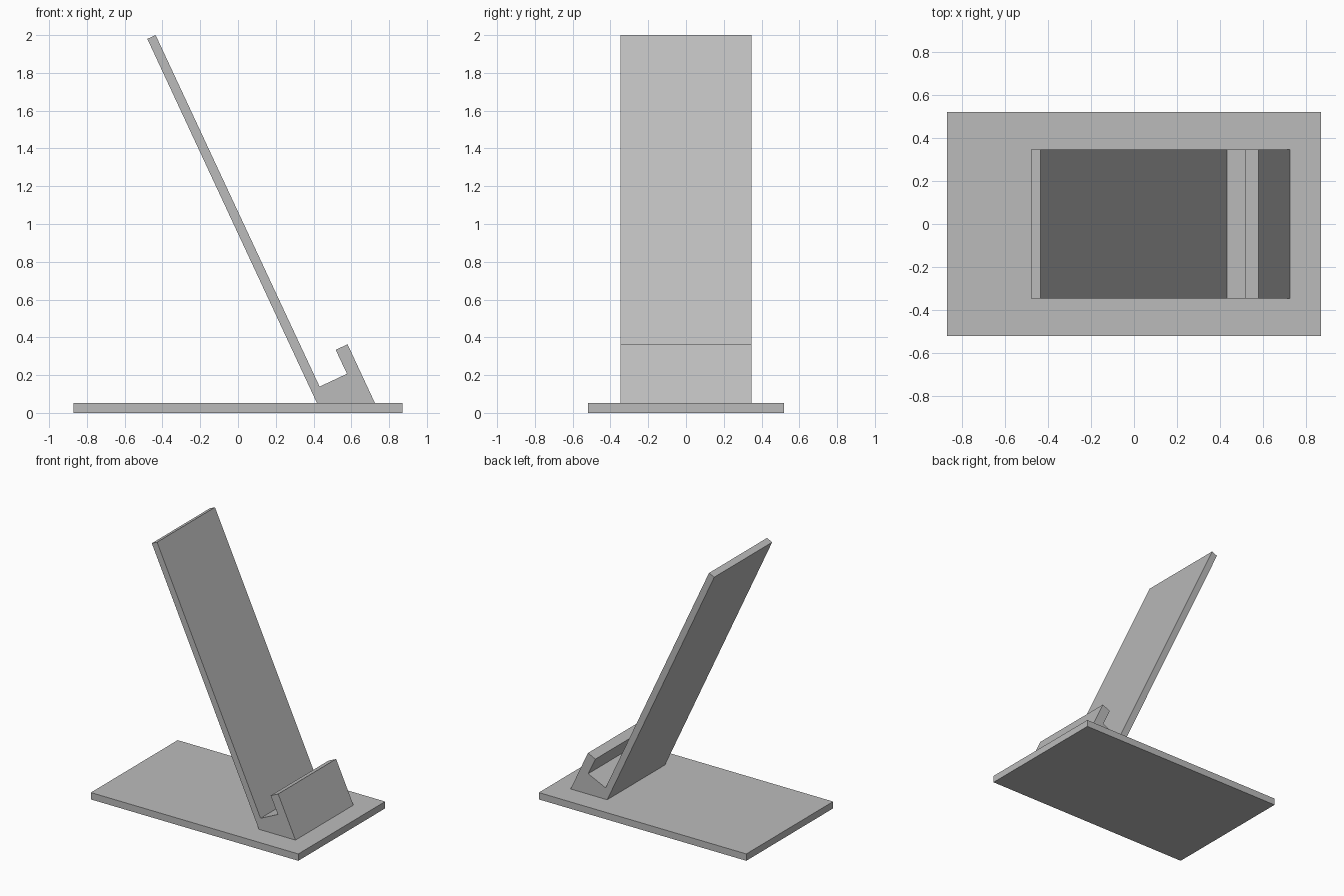
import bpy
import bmesh

# Remove the default cube
cube = bpy.data.objects.get("Cube")
if cube:
    bpy.data.objects.remove(cube, do_unlink=True)

# Single flat grey
grey = bpy.data.materials.new("light_grey")
grey.use_nodes = True
colour = (0.5, 0.5, 0.5, 1)
grey.diffuse_color = colour
grey.node_tree.nodes["Principled BSDF"].inputs["Base Color"].default_value = colour


def extrude_profile(name, profile, depth):
    """Extrude an x-z outline along y, centred on y = 0."""
    bm = bmesh.new()
    face = bm.faces.new([bm.verts.new((x, -depth / 2, z)) for x, z in profile])
    result = bmesh.ops.extrude_face_region(bm, geom=[face])
    moved = [v for v in result["geom"] if isinstance(v, bmesh.types.BMVert)]
    bmesh.ops.translate(bm, verts=moved, vec=(0, depth, 0))
    bmesh.ops.recalc_face_normals(bm, faces=bm.faces)
    mesh = bpy.data.meshes.new(name)
    bm.to_mesh(mesh)
    bm.free()
    mesh.materials.append(grey)
    obj = bpy.data.objects.new(name, mesh)
    bpy.context.collection.objects.link(obj)
    return obj


# Flat base plate
extrude_profile("base_plate", [(-0.87, 0), (0.87, 0), (0.87, 0.052), (-0.87, 0.052)], 1.04)

# Leaning back rest with its hooked front lip, one continuous section
extrude_profile("leaning_rest", [
    (0.418, 0.052), (0.725, 0.052), (0.58, 0.363), (0.517, 0.334),
    (0.577, 0.207), (0.432, 0.139), (-0.436, 2.0), (-0.48, 1.98),
], 0.694)
